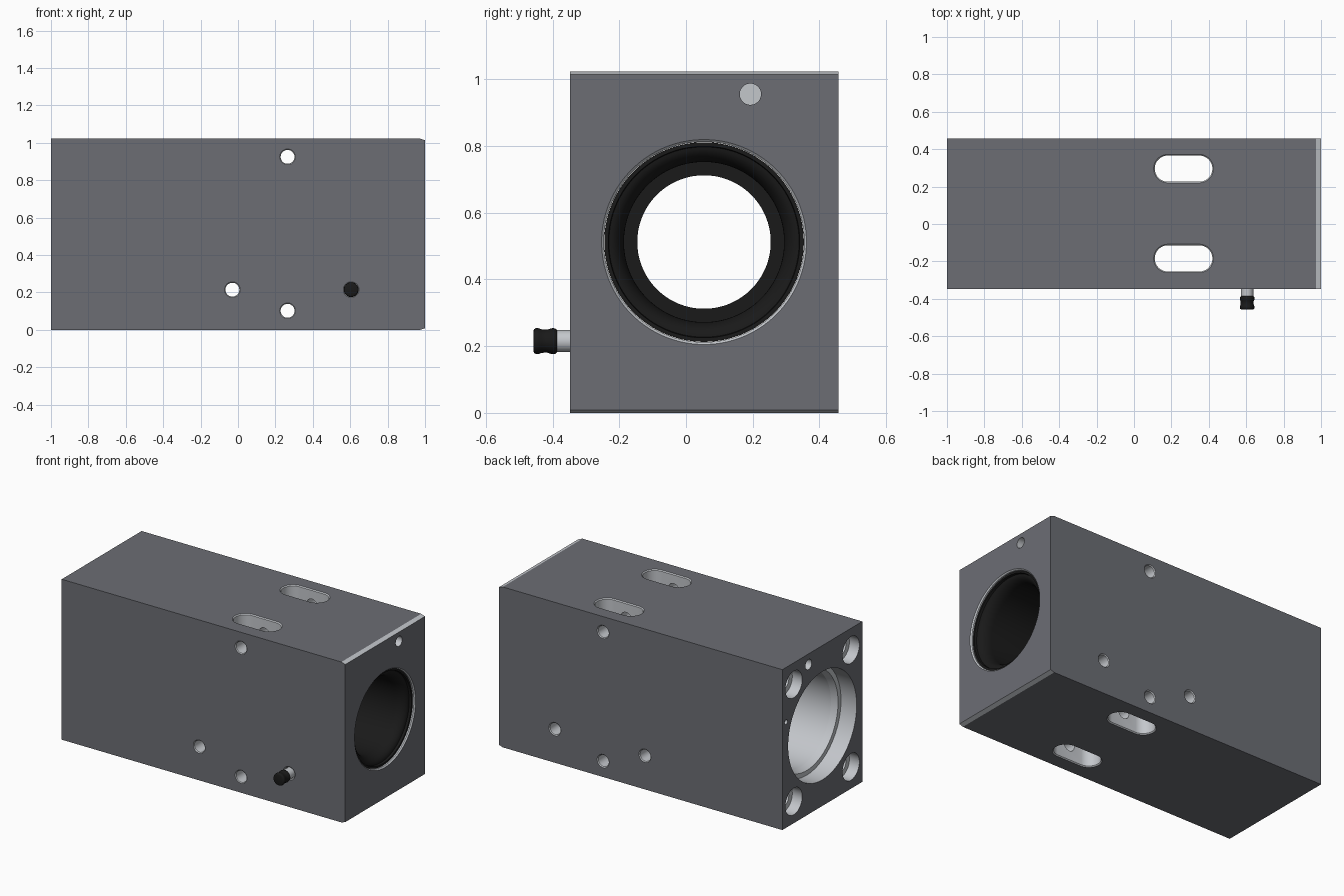
import bpy, bmesh, math

if "Cube" in bpy.data.objects:
    bpy.data.objects.remove(bpy.data.objects["Cube"])

Y0, Y1, TOP = -0.348, 0.457, 1.023      # housing limits
CY, CZ = 0.054, 0.512                   # bore axis
E = 0.05                                # cutter overshoot


def material(name, rgb):
    m = bpy.data.materials.new(name)
    m.diffuse_color = (*rgb, 1)
    m.use_nodes = True
    m.node_tree.nodes["Principled BSDF"].inputs["Base Color"].default_value = m.diffuse_color
    return m


DARK = material("grey_coating", (0.15, 0.155, 0.175))
BARE = material("bare_metal", (0.55, 0.57, 0.60))
BLACK = material("black", (0.01, 0.01, 0.01))


def finish(name, bm, mats):
    bmesh.ops.recalc_face_normals(bm, faces=bm.faces)
    me = bpy.data.meshes.new(name)
    bm.to_mesh(me)
    bm.free()
    ob = bpy.data.objects.new(name, me)
    bpy.context.collection.objects.link(ob)
    for m in mats:
        me.materials.append(m)
    return ob


def smooth(ob, degrees):
    bpy.ops.object.select_all(action='DESELECT')
    ob.select_set(True)
    bpy.context.view_layer.objects.active = ob
    bpy.ops.object.shade_smooth_by_angle(angle=math.radians(degrees))


def solid(name, axis, loc, profile, mat=BARE, n=32, half=0.0, closed=False):
    """Stack rings (position along axis, radius); half stretches them into slots."""
    bm = bmesh.new()
    rings = []
    for t, r in profile:
        ring = []
        for i in range(n):
            ang = 2 * math.pi * (i + 0.5) / n
            a = loc[0] + r * math.cos(ang) + math.copysign(half, math.cos(ang))
            b = loc[1] + r * math.sin(ang)
            ring.append(bm.verts.new({'X': (t, a, b), 'Y': (a, t, b), 'Z': (a, b, t)}[axis]))
        rings.append(ring)
    pairs = list(zip(rings, rings[1:]))
    if closed:
        pairs.append((rings[-1], rings[0]))
    else:
        bm.faces.new(rings[0])
        bm.faces.new(rings[-1])
    for p, q in pairs:
        for i in range(n):
            j = (i + 1) % n
            bm.faces.new((p[i], p[j], q[j], q[i]))
    return finish(name, bm, [mat])


def through(lo, hi, r, c):
    """Profile of a through hole with a small chamfer c at both mouths."""
    return [(lo - E, r + c), (lo, r + c), (lo + c, r), (hi - c, r), (hi, r + c), (hi + E, r + c)]


# Housing block, chamfered along the top and bottom of its right end
bm = bmesh.new()
outline = [(-1, 0), (0.973, 0), (1, 0.009), (1, TOP - 0.009), (0.973, TOP), (-1, TOP)]
sides = [[bm.verts.new((x, y, z)) for x, z in outline] for y in (Y0, Y1)]
bm.faces.new(sides[0])
bm.faces.new(sides[1])
for i in range(6):
    j = (i + 1) % 6
    f = bm.faces.new((sides[0][i], sides[0][j], sides[1][j], sides[1][i]))
    f.material_index = 1 if i in (1, 3) else 0
housing = finish("housing", bm, [DARK, BARE])

cutters = []
# Stepped main bore
cutters.append(solid("bore_cutter", 'X', (CY, CZ), [
    (-1 - E, 0.345), (-0.89, 0.345), (-0.89, 0.315), (-0.85, 0.30),
    (0.993, 0.30), (1.0, 0.307), (1 + E, 0.307)], n=96))
# Vertical slots either side of the bore
for s in (-1, 1):
    cutters.append(solid("slot_cutter", 'Z', (0.265, CY + 0.002 + s * 0.24),
                         through(0, TOP, 0.07, 0.006), n=48, half=0.084))
# Cross holes from front to back
for x, z in ((0.265, 0.925), (0.265, 0.102), (-0.03, 0.215), (0.605, 0.215)):
    cutters.append(solid("cross_hole_cutter", 'Y', (x, z), through(Y0, Y1, 0.037, 0.005)))
# Counterbored corner screw holes in the left end
for sy in (-1, 1):
    for sz in (-1, 1):
        cutters.append(solid("screw_hole_cutter", 'X', (CY + sy * 0.288, CZ + sz * 0.373), [
            (-1 - E, 0.085), (-0.93, 0.085), (-0.93, 0.05), (-0.6, 0.05)]))
# Blind dowel holes at both ends and a tiny pin hole
for s in (-1, 1):
    cutters.append(solid("dowel_hole_cutter", 'X', (0.193, 0.955),
                         [(s * (1 + E), 0.032), (s * 0.75, 0.032)]))
cutters.append(solid("pin_hole_cutter", 'X', (0.42, 0.675), [(-1 - E, 0.014), (-0.9, 0.014)], n=24))

bpy.context.view_layer.objects.active = housing
for c in cutters:
    mod = housing.modifiers.new("cut", 'BOOLEAN')
    mod.operation = 'DIFFERENCE'
    mod.solver = 'EXACT'
    mod.material_mode = 'TRANSFER'
    mod.object = c
    bpy.ops.object.modifier_apply(modifier=mod.name)
    bpy.data.objects.remove(c)
smooth(housing, 15)

# Black sleeve in the right end: flared mouth, then a step down to the aperture
mouth = [(0.90 + 0.07 * math.sin(a), 0.285 - 0.045 * math.cos(a))
         for a in (math.pi / 2 * k / 8 for k in range(9))]
sleeve = solid("sleeve", 'X', (CY, CZ),
               [(0.985, 0.299), (0.46, 0.299), (0.46, 0.20), (0.62, 0.20), (0.62, 0.24)]
               + mouth + [(0.985, 0.287)], BLACK, n=96, closed=True)
smooth(sleeve, 30)

# Locking plunger: metal stem seated in the cross hole, black waisted knob
stem = solid("plunger_stem", 'Y', (0.605, 0.215), [
    (-0.40, 0.033), (-0.31, 0.033), (-0.31, 0.0368), (-0.22, 0.0368)])
smooth(stem, 30)
knob = solid("plunger_knob", 'Y', (0.605, 0.215), [
    (-0.457, 0.031), (-0.455, 0.036), (-0.450, 0.039), (-0.442, 0.039), (-0.434, 0.036),
    (-0.424, 0.0345), (-0.414, 0.035), (-0.406, 0.038), (-0.399, 0.0395), (-0.391, 0.038),
    (-0.386, 0.033)], BLACK)
smooth(knob, 40)
